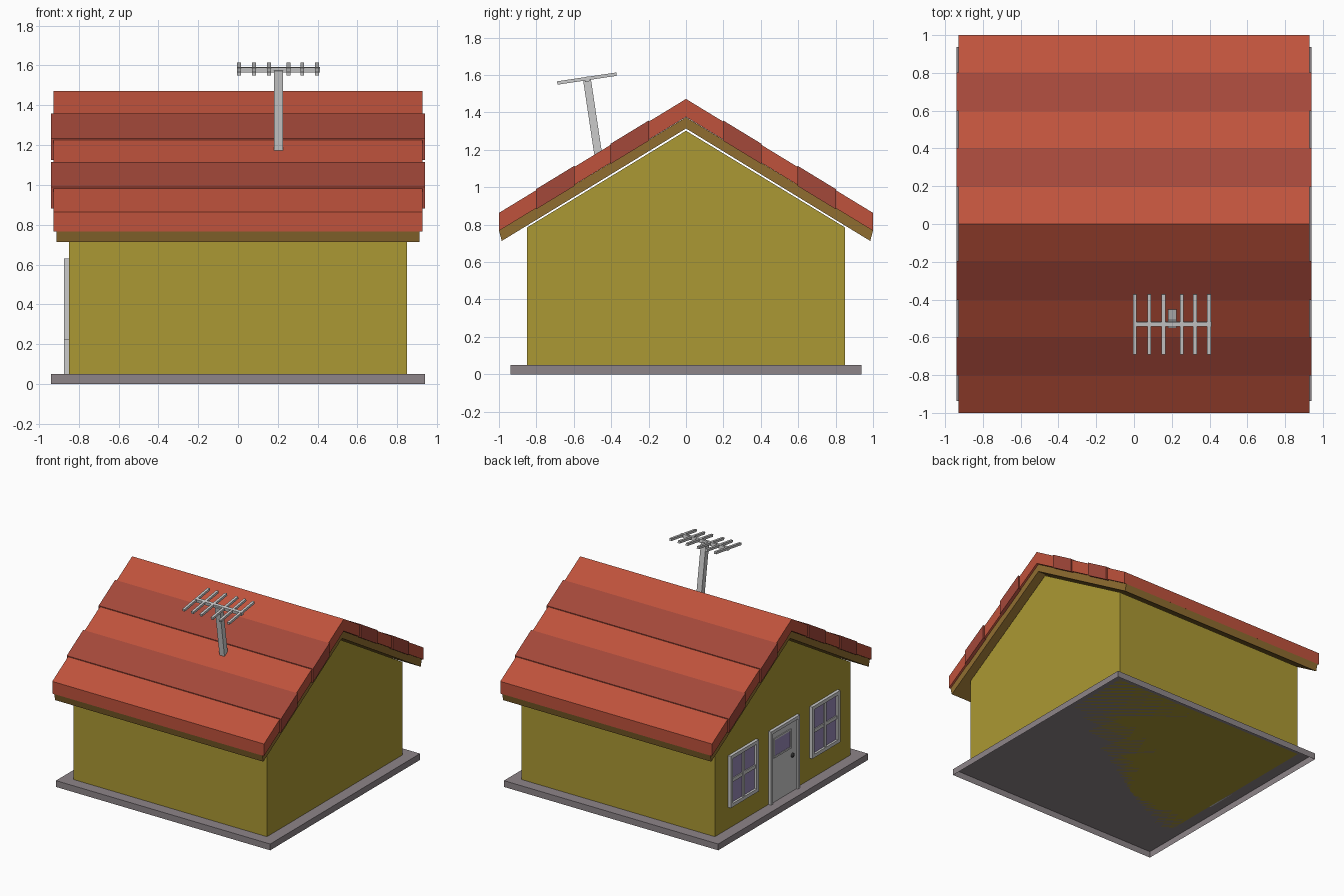
import bpy, bmesh, math
from mathutils import Vector, Matrix

if "Cube" in bpy.data.objects:
    bpy.data.objects.remove(bpy.data.objects["Cube"])


def material(name, rgb):
    m = bpy.data.materials.new(name)
    m.diffuse_color = (*rgb, 1)
    m.use_nodes = True
    m.node_tree.nodes["Principled BSDF"].inputs["Base Color"].default_value = m.diffuse_color
    return m


OLIVE = material("olive_wall", (0.41, 0.315, 0.033))
TRIM = material("roof_trim", (0.28, 0.155, 0.03))
RED = material("tile_light", (0.52, 0.085, 0.045))
DARK_RED = material("tile_dark", (0.37, 0.065, 0.042))
STONE = material("stone", (0.27, 0.235, 0.25))
GLASS = material("glass", (0.32, 0.25, 0.48))
BLACK = material("knob_dark", (0.03, 0.03, 0.03))


def finish(bm, name, mat=None):
    bmesh.ops.recalc_face_normals(bm, faces=bm.faces)
    me = bpy.data.meshes.new(name)
    bm.to_mesh(me)
    bm.free()
    ob = bpy.data.objects.new(name, me)
    bpy.context.collection.objects.link(ob)
    if mat:
        me.materials.append(mat)
    return ob


def add_box(bm, lo, hi, matrix=Matrix()):
    lo, hi = Vector(lo), Vector(hi)
    m = matrix @ Matrix.Translation((lo + hi) / 2) @ Matrix.Diagonal((*(hi - lo), 1))
    bmesh.ops.create_cube(bm, size=1, matrix=m)


def boxes(name, spans, mat=None, matrix=Matrix()):
    bm = bmesh.new()
    for lo, hi in spans:
        add_box(bm, lo, hi, matrix)
    return finish(bm, name, mat)


def prism(name, profile, half, mat):
    """Extrude a (y, z) profile along x, centred on x = 0."""
    bm = bmesh.new()
    face = bm.faces.new([bm.verts.new((-half, y, z)) for y, z in profile])
    ext = bmesh.ops.extrude_face_region(bm, geom=[face])
    verts = [v for v in ext["geom"] if isinstance(v, bmesh.types.BMVert)]
    bmesh.ops.translate(bm, verts=verts, vec=(2 * half, 0, 0))
    return finish(bm, name, mat)


# Base slab, open underneath
bm = bmesh.new()
add_box(bm, (-0.939, -0.938, 0), (0.939, 0.938, 0.05))
bmesh.ops.recalc_face_normals(bm, faces=bm.faces)
bmesh.ops.delete(bm, geom=[f for f in bm.faces if f.normal.z < -0.9], context='FACES_ONLY')
finish(bm, "base_slab", STONE)

# Gabled walls
prism("walls", [(-0.85, 0.05), (0.85, 0.05), (0.85, 0.785), (0, 1.302), (-0.85, 0.785)],
      0.849, OLIVE)

# Roof boarding under the tiles
prism("roof_boarding", [(-1.0, 0.768), (-0.985, 0.713), (0, 1.314), (0.985, 0.713),
                        (1.0, 0.768), (0, 1.374)], 0.912, TRIM)

# Tile courses: every second one is slightly larger and darker
SLOPE = 0.609
for side, label in ((-1, "front"), (1, "back")):
    for i in range(5):
        grow = 0.006 if i % 2 else 0
        lap = 0.003 if i % 2 else 0
        y0, y1 = 0.2 * i - lap, 0.2 * (i + 1) + lap
        low, high = 1.376 - grow, 1.472 + grow
        prof = [(side * y0, low - SLOPE * y0), (side * y1, low - SLOPE * y1),
                (side * y1, high - SLOPE * y1), (side * y0, high - SLOPE * y0)]
        prism(f"{label}_tile_row_{i + 1}", prof, 0.939 if i % 2 else 0.928,
              DARK_RED if i % 2 else RED)

# Tilted roof antenna, built around the joint of mast and boom
tilt = Matrix.Translation((0.203, -0.53, 1.581)) @ Matrix.Rotation(math.radians(8.5), 4, 'X')
boxes("antenna_mast", [((-0.022, -0.021, -0.46), (0.022, 0.021, -0.005))], None, tilt)
boxes("antenna_boom", [((-0.205, -0.012, -0.016), (0.208, 0.012, 0.01))], None, tilt)
boxes("antenna_rods", [((x - 0.0095, -0.16, -0.009), (x + 0.0095, 0.16, 0.009))
                       for x in (-0.198, -0.122, -0.047, 0.05, 0.12, 0.194)], None, tilt)


def frame(x, y0, y1, z0, z1, w):
    """Left, right, top and bottom bars of a rectangular frame on the left wall."""
    return [((x, y0, z0), (-0.84, y0 + w, z1)), ((x, y1 - w, z0), (-0.84, y1, z1)),
            ((x, y0 + w, z1 - w), (-0.84, y1 - w, z1)),
            ((x, y0 + w, z0), (-0.84, y1 - w, z0 + w))]


# Two windows with crossed glazing bars
for cy, label in ((0.51, "back"), (-0.51, "front")):
    y0, y1, z0, z1 = cy - 0.175, cy + 0.175, 0.22, 0.63
    bars = [((-0.866, cy - 0.014, z0 + 0.02), (-0.84, cy + 0.014, z1 - 0.02)),
            ((-0.864, y0 + 0.02, 0.411), (-0.84, y1 - 0.02, 0.439))]
    boxes(f"{label}_window_frame", frame(-0.873, y0, y1, z0, z1, 0.028) + bars)
    boxes(f"{label}_window_glass",
          [((-0.856, y0 + 0.02, z0 + 0.02), (-0.84, y1 - 0.02, z1 - 0.02))], GLASS)

# Door with three-sided frame, small pane and knob
boxes("door_frame", frame(-0.873, -0.18, 0.18, 0.05, 0.63, 0.025)[:3])
boxes("door_panel", [((-0.86, -0.155, 0.05), (-0.84, 0.155, 0.605))])
boxes("door_pane_frame", frame(-0.866, -0.085, 0.135, 0.4, 0.555, 0.014))
boxes("door_pane", [((-0.862, -0.075, 0.41), (-0.84, 0.125, 0.545))], GLASS)
bm = bmesh.new()
bmesh.ops.create_uvsphere(bm, u_segments=16, v_segments=8, radius=0.018,
                          matrix=Matrix.Translation((-0.86, -0.105, 0.335))
                          @ Matrix.Diagonal((0.7, 1, 1, 1)))
knob = finish(bm, "door_knob", BLACK)
for p in knob.data.polygons:
    p.use_smooth = True
